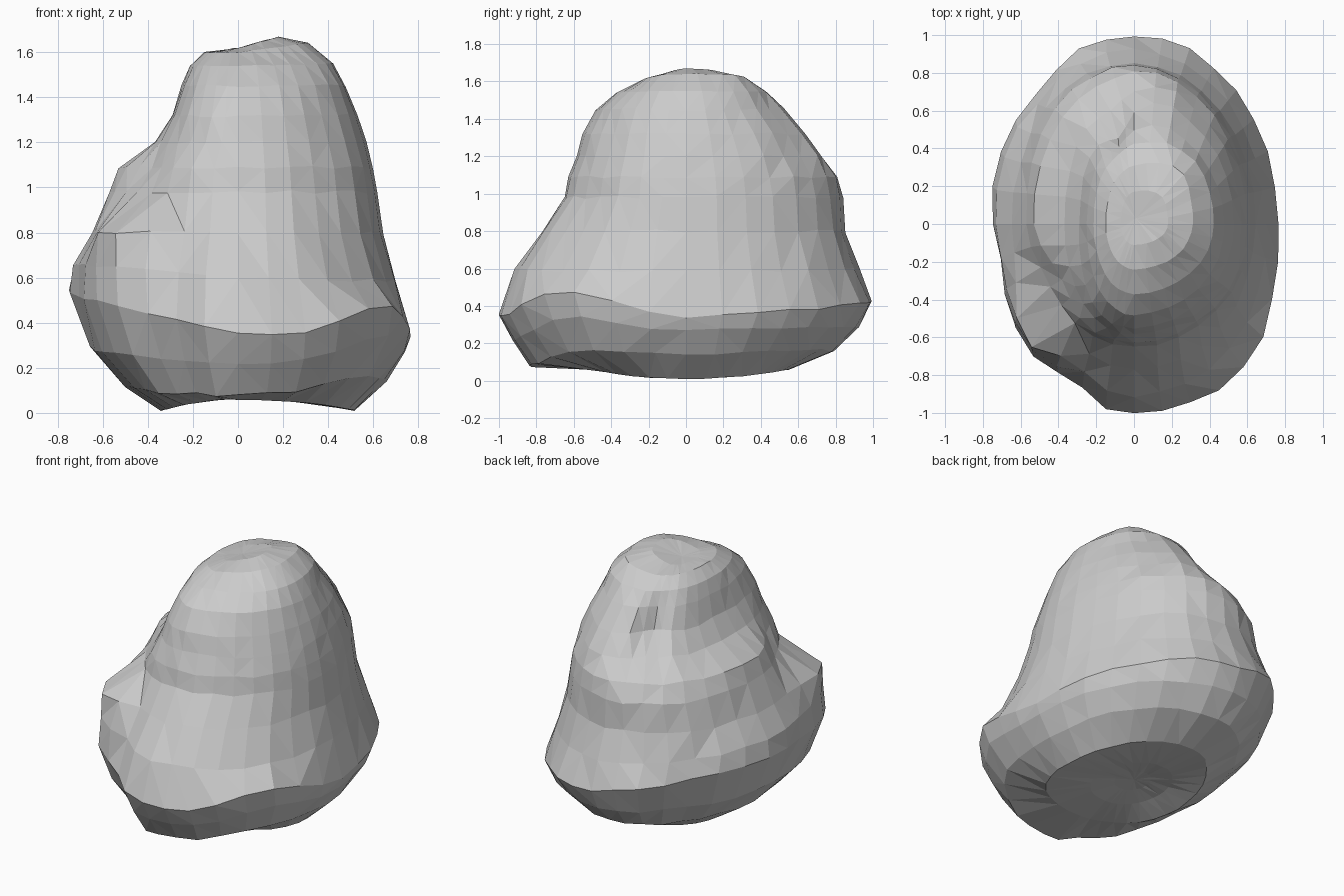
import bpy, bmesh, math, random

random.seed(4)
SIDES = 32

# ring profile: height, reach to left, right, front, back, tilt on left, tilt on right
RINGS = [
    (0.08, .09, .11, .12, .12, 0, 0),
    (0.06, .20, .24, .27, .27, 0, 0),
    (0.035, .34, .52, .50, .55, 0, 0),
    (0.12, .50, .66, .84, .79, 0, .03),
    (0.25, .66, .74, .93, .92, -.06, .02),
    (0.39, .76, .765, 1.0, 1.0, -.20, -.06),
    (0.60, .74, .70, .91, .92, -.08, -.02),
    (0.80, .645, .645, .775, .85, 0, 0),
    (0.98, .58, .62, .65, .84, 0, 0),
    (1.09, .54, .60, .625, .81, 0, 0),
    (1.20, .37, .57, .585, .74, 0, 0),
    (1.32, .29, .53, .545, .65, 0, 0),
    (1.45, .25, .48, .48, .53, 0, 0),
    (1.54, .215, .42, .37, .43, 0, .02),
    (1.60, .15, .31, .24, .31, 0, .13),
    (1.62, .07, .18, .11, .17, .15, .27),
]

# bulges and hollows: angle, angle width, height, height width, amount
BUMPS = [
    (222, 17, .77, .12, .22),    # sharp shoulder at front left
    (247, 9, .68, .20, -.08),    # notch beside the shoulder
    (242, 10, .30, .20, -.09),   # same notch lower down
    (212, 22, 1.06, .10, -.18),  # hollow between shoulder and knob
    (192, 12, .45, .25, -.05),   # flat on the left
    (318, 22, .30, .28, .09),    # full front right corner
    (132, 10, .40, .30, -.03),   # flat at back left
    (135, 25, .88, .10, .05),    # terrace at back left
    (112, 22, 1.34, .17, -.25),  # gutter down the back
    (72, 11, 1.35, .20, .05),    # ridge beside the gutter
    (50, 25, 1.60, .07, .20),    # crest at the top
    (225, 30, 1.32, .15, .08),   # front left wall of the knob
]


def bump(t, z):
    d = math.degrees(t)
    s = 1
    for a, aw, h, hw, amt in BUMPS:
        da = (d - a + 180) % 360 - 180
        s += amt * math.exp(-(da / aw) ** 2 - ((z - h) / hw) ** 2)
    return s


bm = bmesh.new()
loops = []
for z, xl, xr, yf, yb, tl, tr in RINGS:
    loop = []
    rough = .008 if .1 < z < 1.5 else .002
    for i in range(SIDES):
        t = 2 * math.pi * i / SIDES
        c, s = math.cos(t), math.sin(t)
        k = bump(t, z) * random.uniform(.991, 1.008)
        x = c * k * (xr if c > 0 else xl)
        y = s * k * (yb if s > 0 else yf)
        dz = (tr if c > 0 else tl) * x + random.uniform(-rough, rough)
        if .1 < z < .5:
            # rim rises toward the back and at the front right corner
            dz += .04 * s
            dz += .4 * z * math.exp(-((math.degrees(t) - 322) / 22) ** 2)
        if z < .05:
            dz += .025 * math.cos(2 * t + math.pi)
        loop.append(bm.verts.new((x, y, max(0, z + dz))))
    loops.append(loop)

# side walls
for a, b in zip(loops, loops[1:]):
    for i in range(SIDES):
        j = (i + 1) % SIDES
        bm.faces.new((a[i], a[j], b[j], b[i]))

# hollow underside and dished top
low = bm.verts.new((0, 0, .09))
high = bm.verts.new((.01, .03, 1.615))
for i in range(SIDES):
    j = (i + 1) % SIDES
    bm.faces.new((loops[0][j], loops[0][i], low))
    bm.faces.new((loops[-1][i], loops[-1][j], high))

bmesh.ops.triangulate(bm, faces=bm.faces[:])
bmesh.ops.recalc_face_normals(bm, faces=bm.faces[:])
mesh = bpy.data.meshes.new("boulder")
bm.to_mesh(mesh)
bm.free()
boulder = bpy.data.objects.new("boulder", mesh)
bpy.context.collection.objects.link(boulder)
